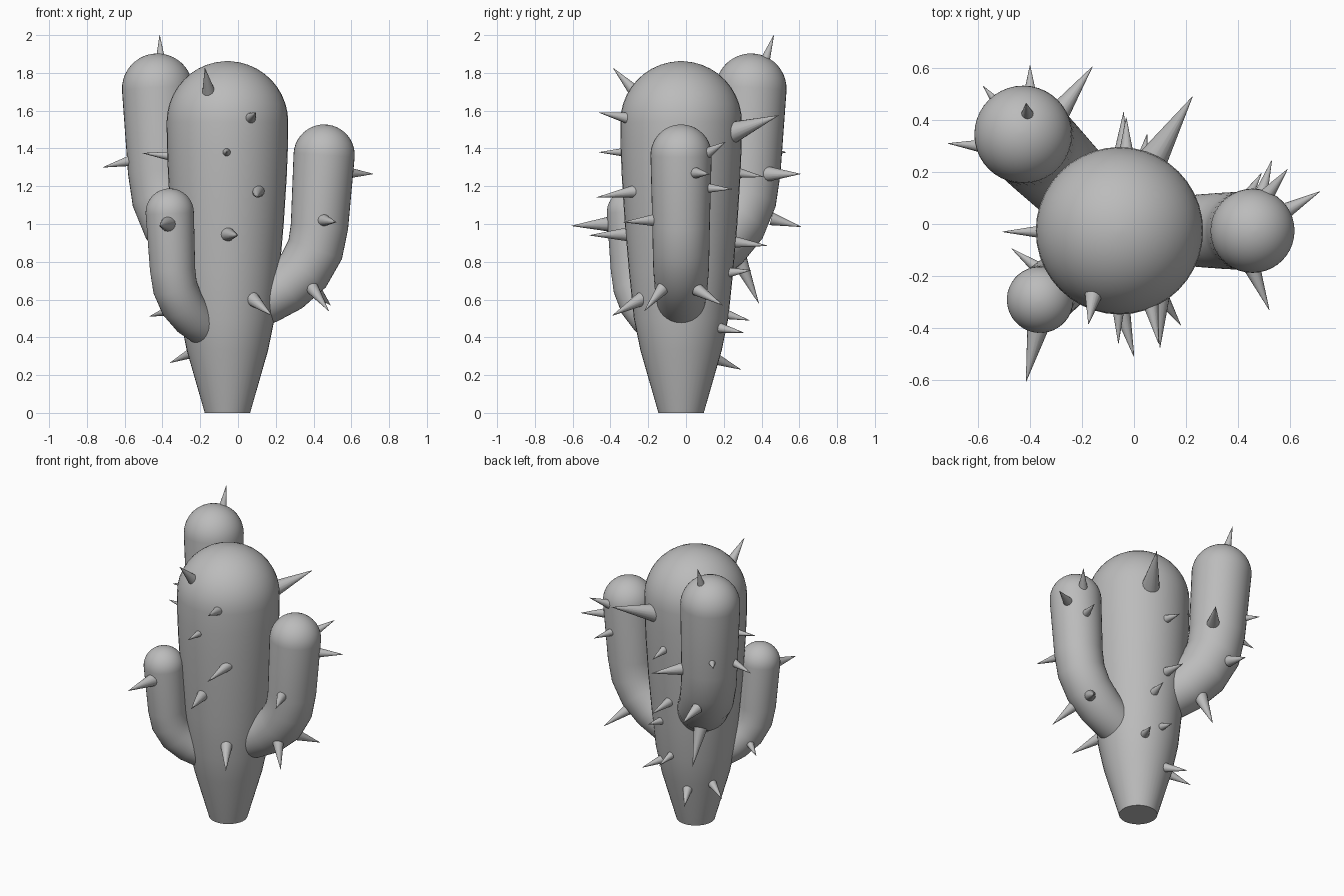
import bpy, bmesh, math
from mathutils import Vector

cube = bpy.data.objects.get("Cube")
if cube:
    bpy.data.objects.remove(cube, do_unlink=True)

grey = bpy.data.materials.new("plain grey")
grey.use_nodes = True
COLOUR = (0.5, 0.5, 0.5, 1)
grey.diffuse_color = COLOUR
grey.node_tree.nodes["Principled BSDF"].inputs["Base Color"].default_value = COLOUR

CENTRE = Vector((-0.056, -0.026, 0))
SIDES = 40


def finish(bm, name):
    """Turn a bmesh into a smooth, coloured object."""
    bmesh.ops.recalc_face_normals(bm, faces=bm.faces)
    mesh = bpy.data.meshes.new(name)
    bm.to_mesh(mesh)
    bm.free()
    mesh.materials.append(grey)
    ob = bpy.data.objects.new(name, mesh)
    bpy.context.collection.objects.link(ob)
    bpy.ops.object.select_all(action="DESELECT")
    ob.select_set(True)
    bpy.context.view_layer.objects.active = ob
    bpy.ops.object.shade_smooth_by_angle(angle=math.radians(50))


def limb(name, path, angle):
    """Sweep circles along (reach, height, radius) points and round off the tip."""
    out = Vector((math.cos(angle), math.sin(angle), 0))
    side = Vector((-out.y, out.x, 0))
    reach, height, radius = path[-1]
    lean = Vector((reach - path[-2][0], height - path[-2][1])).normalized()
    stations = list(path)
    for i in range(1, 11):
        a = math.pi / 2 * i / 10.3
        stations.append((reach + lean.x * radius * math.sin(a),
                         height + lean.y * radius * math.sin(a), radius * math.cos(a)))
    bm = bmesh.new()
    rings = []
    for i, (d, z, r) in enumerate(stations):
        before, after = stations[max(i - 1, 0)], stations[min(i + 1, len(stations) - 1)]
        t = Vector((after[0] - before[0], after[1] - before[1])).normalized()
        if i == 0 and d == 0:
            t = Vector((0, 1))
        across = out * t.y - Vector((0, 0, t.x))
        mid = CENTRE + out * d + Vector((0, 0, z))
        rings.append([bm.verts.new(mid + r * (across * math.cos(a) + side * math.sin(a)))
                      for a in (math.tau * k / SIDES for k in range(SIDES))])
    for low, high in zip(rings, rings[1:]):
        for k in range(SIDES):
            n = (k + 1) % SIDES
            bm.faces.new((low[k], low[n], high[n], high[k]))
    bm.faces.new(rings[0])
    bm.faces.new(rings[-1])
    finish(bm, name)


def spine(name, base, tip, radius):
    """A slim cone with its foot sunk a little into the body."""
    base, tip = Vector(base), Vector(tip)
    axis = (tip - base).normalized()
    foot = base - axis * 0.03
    length = (tip - foot).length
    bm = bmesh.new()
    bmesh.ops.create_cone(bm, cap_ends=True, segments=16, radius1=radius,
                          radius2=0.001, depth=length)
    turn = axis.to_track_quat("Z", "Y").to_matrix()
    bmesh.ops.transform(bm, matrix=turn.to_4x4(), verts=bm.verts)
    bmesh.ops.translate(bm, vec=(foot + tip) / 2, verts=bm.verts)
    finish(bm, name)


# Trunk
limb("trunk", [(0, 0, 0.12), (0, 0.33, 0.215), (0, 0.5, 0.25), (0, 0.75, 0.276),
               (0, 1, 0.298), (0, 1.25, 0.314), (0, 1.4, 0.32), (0, 1.54, 0.322)], 0)

# Arms: one bent shape, resized and turned around the trunk
ARM = [(0.1, -0.81, 0.125), (0.205, -0.765, 0.13), (0.31, -0.7, 0.14),
       (0.405, -0.61, 0.147), (0.465, -0.5, 0.15), (0.487, -0.38, 0.152), (0.512, 0, 0.162)]
for name, angle, size, shift, top in [("left_arm", 0, 1, 0, 1.365),
                                      ("back_arm", 135, 1.16, -0.07, 1.715),
                                      ("front_arm", 221, 0.79, 0, 1.06)]:
    limb(name, [(d * size + shift, h * size + top, r * size) for d, h, r in ARM],
         math.radians(angle))

# Spines: base, tip, radius
TRUNK_SPINES = [
    ((-0.155, -0.27, 1.7), (-0.175, -0.385, 1.825), 0.04),
    ((0.065, -0.31, 1.56), (0.095, -0.46, 1.59), 0.035),
    ((-0.06, -0.34, 1.38), (-0.06, -0.46, 1.38), 0.026),
    ((0.105, -0.29, 1.17), (0.1, -0.475, 1.14), 0.035),
    ((-0.05, -0.32, 0.945), (0, -0.51, 0.94), 0.04),
    ((0.08, -0.24, 0.6), (0.18, -0.39, 0.515), 0.042),
    ((-0.365, -0.03, 1.36), (-0.505, -0.03, 1.375), 0.028),
    ((-0.24, 0.06, 0.32), (-0.36, 0.12, 0.265), 0.035),
    ((-0.13, 0.17, 0.28), (-0.19, 0.29, 0.23), 0.033),
    ((0.06, 0.18, 0.45), (0.12, 0.305, 0.425), 0.032),
    ((-0.04, 0.22, 0.52), (-0.03, 0.335, 0.49), 0.03),
    ((0.03, 0.24, 0.745), (0.05, 0.345, 0.755), 0.03),
    ((-0.05, 0.26, 0.905), (-0.04, 0.43, 0.885), 0.035),
    ((-0.03, 0.28, 1.27), (-0.03, 0.41, 1.25), 0.032),
    ((0.08, 0.26, 1.49), (0.225, 0.49, 1.575), 0.06),
]
ARM_SPINES = [
    ((-0.37, -0.4, 1), (-0.415, -0.605, 0.99), 0.047),
    ((-0.37, -0.17, 0.54), (-0.47, -0.095, 0.51), 0.03),
    ((0.455, -0.17, 1.02), (0.52, -0.33, 1.01), 0.037),
    ((0.4, -0.13, 0.65), (0.48, -0.22, 0.54), 0.037),
    ((0.42, 0.08, 0.64), (0.49, 0.195, 0.57), 0.035),
    ((0.49, 0.12, 1.19), (0.53, 0.245, 1.185), 0.03),
    ((0.51, 0.11, 1.375), (0.59, 0.21, 1.435), 0.035),
    ((0.6, 0.06, 1.27), (0.715, 0.125, 1.265), 0.032),
    ((-0.41, 0.42, 1.87), (-0.415, 0.465, 2), 0.03),
    ((-0.59, 0.3, 1.33), (-0.715, 0.31, 1.3), 0.03),
    ((-0.53, 0.47, 1.38), (-0.58, 0.53, 1.38), 0.025),
    ((-0.4, 0.48, 1.02), (-0.4, 0.61, 0.985), 0.035),
    ((-0.28, 0.44, 1.265), (-0.16, 0.605, 1.265), 0.045),
    ((-0.31, 0.29, 0.79), (-0.32, 0.385, 0.58), 0.045),
]
for group, spines in (("trunk_spine", TRUNK_SPINES), ("arm_spine", ARM_SPINES)):
    for number, data in enumerate(spines, 1):
        spine(f"{group}_{number}", *data)
